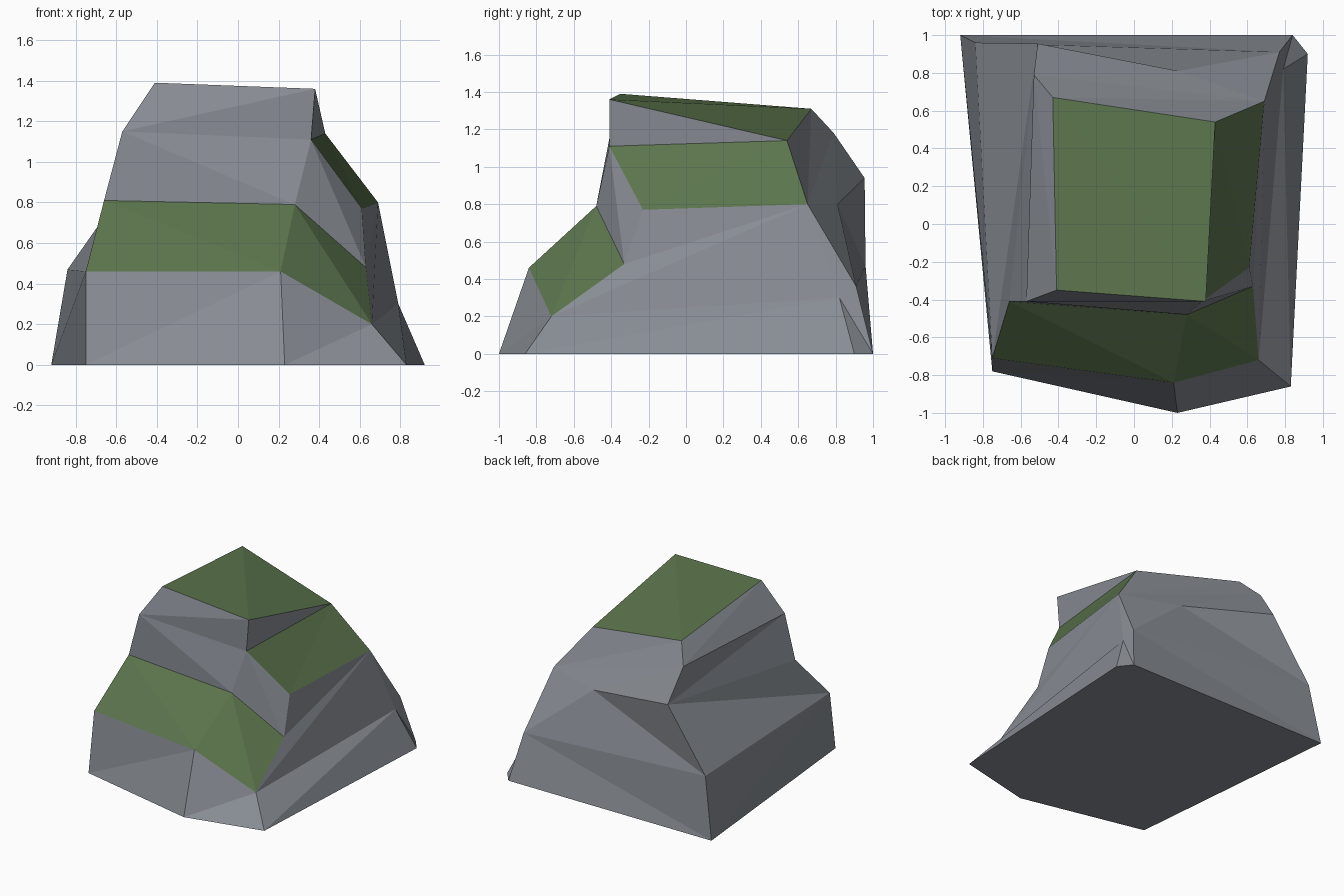
import bpy
import bmesh

cube = bpy.data.objects.get("Cube")
if cube:
    bpy.data.objects.remove(cube, do_unlink=True)


def flat_colour(name, rgb):
    mat = bpy.data.materials.new(name)
    mat.use_nodes = True
    colour = (*rgb, 1.0)
    mat.diffuse_color = colour
    shader = mat.node_tree.nodes["Principled BSDF"]
    shader.inputs["Base Color"].default_value = colour
    shader.inputs["Roughness"].default_value = 0.9
    return mat


STONE, MOSS = 0, 1

# Corners shared by two neighbouring contours
side_corner = (0.69, 0.65, 0.80)
back_corner = (-0.53, 0.79, 1.18)
top_side = (0.43, 0.54, 1.14)
top_back = (-0.43, 0.67, 1.31)

# Contours of the rock from the ground up, each running front left,
# front, front right, right, back right, back left
ground = [(-0.75, -0.78, 0), (0.23, -1, 0), (0.83, -0.86, 0),
          (0.92, 0.9, 0), (0.84, 1, 0), (-0.92, 1, 0)]
rim = [(-0.75, -0.71, 0.46), (0.21, -0.84, 0.46), (0.66, -0.72, 0.2),
       (0.79, 0.82, 0.3), (0.77, 0.91, 0.36), (-0.84, 0.96, 0.47)]
shoulder = [(-0.66, -0.41, 0.81), (0.28, -0.48, 0.79), (0.63, -0.33, 0.48),
            side_corner, (0.235, 0.81, 0.8), (-0.51, 0.955, 0.94)]
crown = [(-0.57, -0.41, 1.15), (0.36, -0.41, 1.11), (0.61, -0.23, 0.77),
         side_corner, back_corner, back_corner]
summit = [(-0.41, -0.35, 1.39), (0.38, -0.41, 1.36), top_side,
          top_side, top_back, top_back]

bm = bmesh.new()
welded = {}


def corner(point):
    if point not in welded:
        welded[point] = bm.verts.new(point)
    return welded[point]


def facet(points, material):
    unique = list(dict.fromkeys(points))
    if len(unique) > 2:
        face = bm.faces.new([corner(p) for p in unique])
        face.material_index = material
        face.smooth = False


def band(low, high, creases, mossy=()):
    """Join two contours; each crease letter picks the facet diagonal,
    rising (r) or falling (f). Mossy holds (column, half) pairs."""
    for i, crease in enumerate(creases):
        j = (i + 1) % len(low)
        a, b, c, d = low[i], low[j], high[j], high[i]
        halves = ((a, b, c), (a, c, d)) if crease == "r" else ((a, b, d), (b, c, d))
        for half, points in enumerate(halves):
            facet(points, MOSS if (i, half) in mossy else STONE)


# Stone skirt, mossy front ledge, stone waist, head with mossy side shelf
band(ground, rim, "rrrffr")
band(rim, shoulder, "ffrfff", {(0, 0), (0, 1), (1, 0), (1, 1)})
band(shoulder, crown, "ffrrrr")
band(crown, summit, "rrrrrr", {(1, 0), (2, 0), (2, 1)})

# Mossy top and flat underside
front_left, front_right = summit[:2]
facet((front_left, front_right, top_back), MOSS)
facet((front_right, top_side, top_back), MOSS)
facet(ground[::-1], STONE)

mesh = bpy.data.meshes.new("mossy_rock")
bm.normal_update()
bm.to_mesh(mesh)
bm.free()
mesh.materials.append(flat_colour("stone grey", (0.25, 0.27, 0.30)))
mesh.materials.append(flat_colour("moss green", (0.107, 0.178, 0.074)))
rock = bpy.data.objects.new("mossy_rock", mesh)
bpy.context.scene.collection.objects.link(rock)
